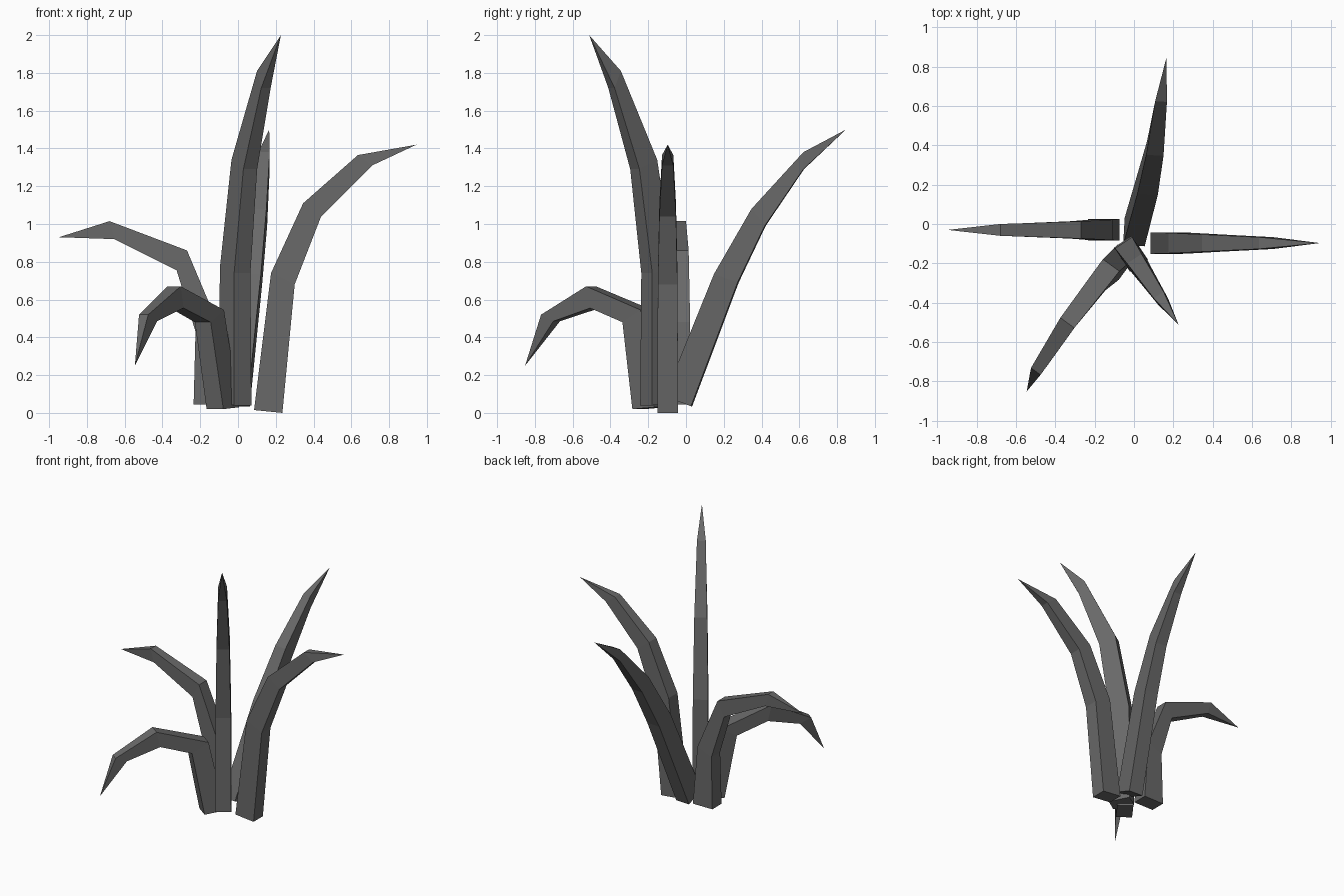
import bpy
from mathutils import Vector

HALF_WIDTHS = (0.055, 0.052, 0.044, 0.03)

# Dark grey leaf colour
leaf = bpy.data.materials.new("dark_leaf")
leaf.diffuse_color = (0.14, 0.14, 0.14, 1)


def blade(name, direction, side, inner, outer, tip):
    """Four rectangular rings swept outward along a bent profile, closed by a point.
    inner / outer: (reach, height) per ring; side: sideways offset per ring and tip."""
    d = Vector((*direction, 0)).normalized()
    p = Vector((-d.y, d.x, 0))

    def place(reach, lateral, z):
        return d * reach + p * lateral + Vector((0, 0, z))

    verts = []
    for s, w, a, b in zip(side, HALF_WIDTHS, inner, outer):
        verts += [place(a[0], s - w, a[1]), place(a[0], s + w, a[1]),
                  place(b[0], s + w, b[1]), place(b[0], s - w, b[1])]
    verts.append(place(tip[0], side[-1], tip[1]))

    faces = [(0, 1, 2, 3)]
    for k in range(4):
        for i in range(4):
            j = (i + 1) % 4
            a, b = 4 * k + i, 4 * k + j
            if k < 3:
                faces.append((b, a, a + 4, b + 4))
            else:
                faces.append((b, a, 16))
    mesh = bpy.data.meshes.new(name)
    mesh.from_pydata(verts, [], faces)
    mesh.update()
    mesh.materials.append(leaf)
    obj = bpy.data.objects.new(name, mesh)
    bpy.context.collection.objects.link(obj)
    return obj


# Right blade, arching outward
blade("right_blade", (1, 0), [-0.097] * 5,
      [(0.085, 0.015), (0.175, 0.74), (0.345, 1.11), (0.635, 1.365)],
      [(0.235, 0.0), (0.30, 0.68), (0.44, 1.04), (0.71, 1.31)], (0.945, 1.42))

# Left blade, bent over flat
blade("left_blade", (-1, 0), [0.03] * 5,
      [(0.075, 0.045), (0.11, 0.48), (0.27, 0.86), (0.68, 1.015)],
      [(0.235, 0.045), (0.225, 0.43), (0.325, 0.755), (0.655, 0.92)], (0.948, 0.93))

# Tallest blade, leaning forward
blade("tall_blade", (0.557, -0.83), [-0.097] * 5,
      [(0.043, 0.05), (0.05, 0.77), (0.148, 1.34), (0.37, 1.81)],
      [(0.19, 0.04), (0.185, 0.74), (0.261, 1.29), (0.41, 1.72)], (0.552, 2.0))

# Back blade, leaning steadily backward
blade("back_blade", (0.06, 0.998), [-0.006, -0.06, -0.085, -0.10, -0.114],
      [(-0.11, 0.09), (0.155, 0.735), (0.355, 1.08), (0.63, 1.38)],
      [(0.03, 0.035), (0.28, 0.69), (0.425, 0.99), (0.63, 1.29)], (0.855, 1.5))

# Short drooping blade at the front left
blade("drooping_blade", (-0.59, -0.807), [0.05, 0.03, 0.023, 0.039, 0.062],
      [(0.133, 0.03), (0.238, 0.545), (0.606, 0.67), (0.90, 0.52)],
      [(0.275, 0.02), (0.357, 0.48), (0.58, 0.555), (0.82, 0.485)], (1.01, 0.25))
